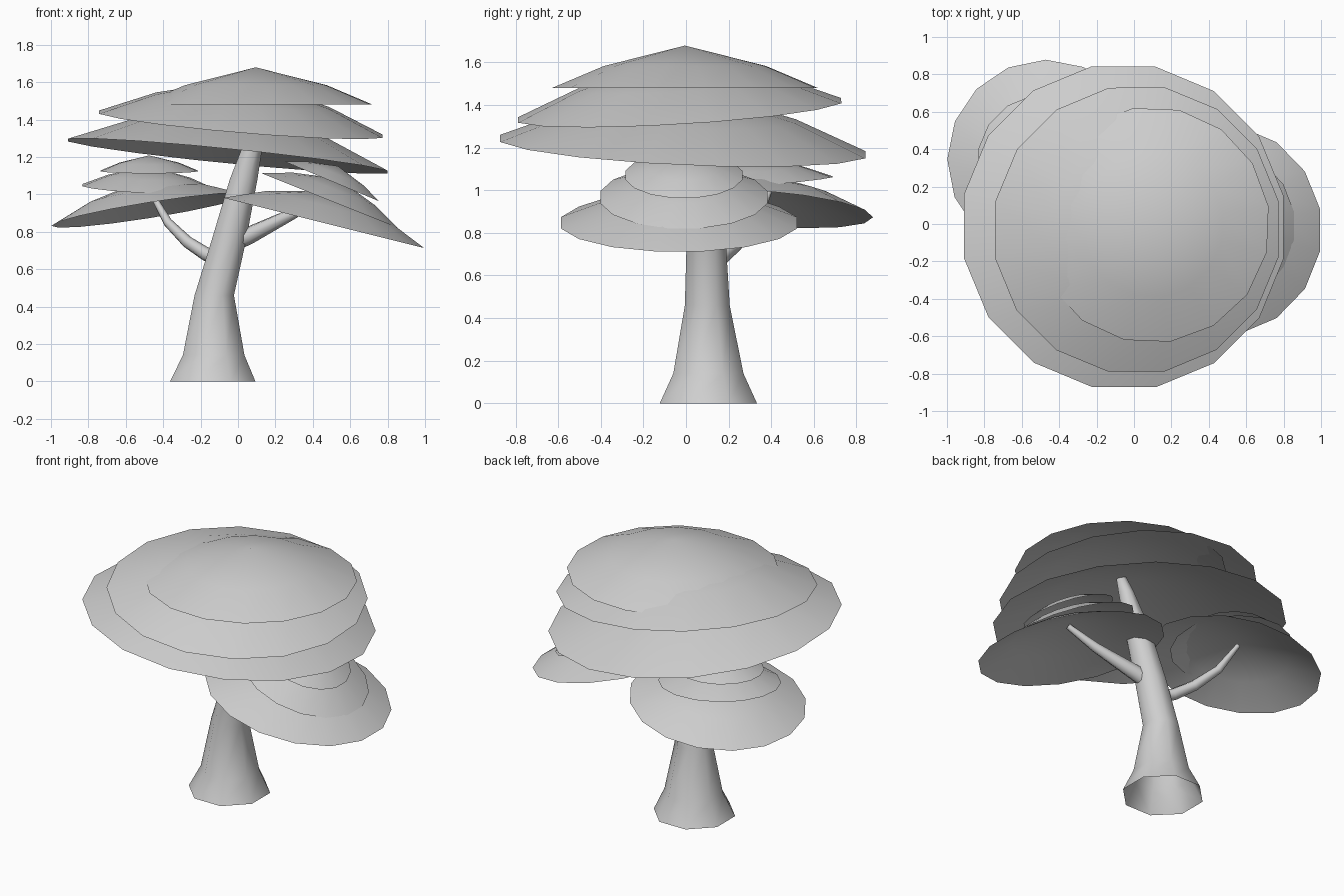
import bpy
import bmesh
from math import cos, sin, tau
from mathutils import Vector

cube = bpy.data.objects.get("Cube")
if cube:
    bpy.data.objects.remove(cube, do_unlink=True)

grey = bpy.data.materials.new("pale grey")
grey.use_nodes = True
colour = (0.62, 0.62, 0.62, 1)
grey.diffuse_color = colour
grey.node_tree.nodes["Principled BSDF"].inputs["Base Color"].default_value = colour

UP = Vector((0, 0, 1))


def loft(name, rings, sides, phase=0.5):
    """Skin rings given as (centre, axis, radius); radius 0 makes a point."""
    bm = bmesh.new()
    loops = []
    for centre, axis, radius in rings:
        turn = UP.rotation_difference(axis)
        count = sides if radius else 1
        angles = [tau * (i + phase) / sides for i in range(count)]
        loops.append([bm.verts.new(Vector(centre) + turn @ Vector((radius * cos(a), radius * sin(a), 0)))
                      for a in angles])
    for low, high in zip(loops, loops[1:]):
        for i in range(sides):
            j = (i + 1) % sides
            quad = [low[i % len(low)], low[j % len(low)], high[j % len(high)], high[i % len(high)]]
            bm.faces.new(list(dict.fromkeys(quad)))
    mesh = bpy.data.meshes.new(name)
    bm.to_mesh(mesh)
    bm.free()
    mesh.materials.append(grey)
    obj = bpy.data.objects.new(name, mesh)
    bpy.context.collection.objects.link(obj)
    bpy.ops.object.select_all(action="DESELECT")
    obj.select_set(True)
    bpy.context.view_layer.objects.active = obj
    bpy.ops.object.shade_smooth_by_angle(angle=1.1)


# Tilted domes, open below: (radius, height) in units of the rim radius
DOME = [(1, 0), (0.61, 0.163), (0, 0.315)]


def canopy(name, layers):
    for n, (centre, radius, slope_x, slope_y, phase) in enumerate(layers, 1):
        axis = Vector((-slope_x, -slope_y, 1)).normalized()
        loft(f"{name}_{n}", [(Vector(centre) + axis * h * radius, axis, r * radius) for r, h in DOME],
             16, phase)


def branch(name, points, radii):
    points = [Vector(p) for p in points]
    last = len(points) - 1
    loft(name, [(p, (points[min(i + 1, last)] - points[max(i - 1, 0)]).normalized(), r)
                for i, (p, r) in enumerate(zip(points, radii))], 8)


# Flared, leaning trunk
loft("trunk", [((x, y, z), UP, r) for x, y, z, r in [
    (-0.135, 0.105, 0, 0.247), (-0.13, 0.105, 0.14, 0.178), (-0.127, 0.1, 0.46, 0.114),
    (-0.05, 0.095, 0.75, 0.1), (0.03, 0.07, 1.08, 0.08), (0.095, 0.045, 1.32, 0.05),
    (0.14, 0.02, 1.49, 0.022), (0.14, 0.02, 1.5, 0)]], 8)

# Side branches
branch("left_branch", [(-0.06, 0.1, 0.73), (0.06, 0.08, 0.78), (0.3, 0, 0.9), (0.46, -0.06, 1.01)],
       [0.053, 0.048, 0.03, 0.018])
branch("right_branch", [(-0.08, 0.12, 0.65), (-0.17, 0.16, 0.68), (-0.27, 0.235, 0.745),
                        (-0.375, 0.33, 0.85), (-0.47, 0.4, 1.02)],
       [0.04, 0.037, 0.032, 0.025, 0.014])

# Foliage tiers: centre, rim radius, slope along x, slope along y, turn in steps
canopy("crown_tier", [((-0.055, -0.015, 1.205), 0.875, -0.1, -0.045, 0.5),
                      ((0.015, -0.03, 1.375), 0.775, -0.085, 0.06, 0.5),
                      ((0.095, -0.005, 1.48), 0.632, 0, 0, 0.4)])
canopy("left_tier", [((0.458, -0.033, 0.847), 0.565, -0.25, 0, 0.5),
                     ((0.49, -0.01, 0.967), 0.4, -0.4, 0, 0.5),
                     ((0.5, -0.01, 1.07), 0.28, -0.42, 0, 0.5)])
canopy("right_tier", [((-0.475, 0.35, 0.915), 0.53, 0.16, -0.08, 0),
                      ((-0.475, 0.33, 1.035), 0.365, -0.04, 0.08, 0.5),
                      ((-0.475, 0.33, 1.125), 0.265, 0, 0.05, 0.5)])
